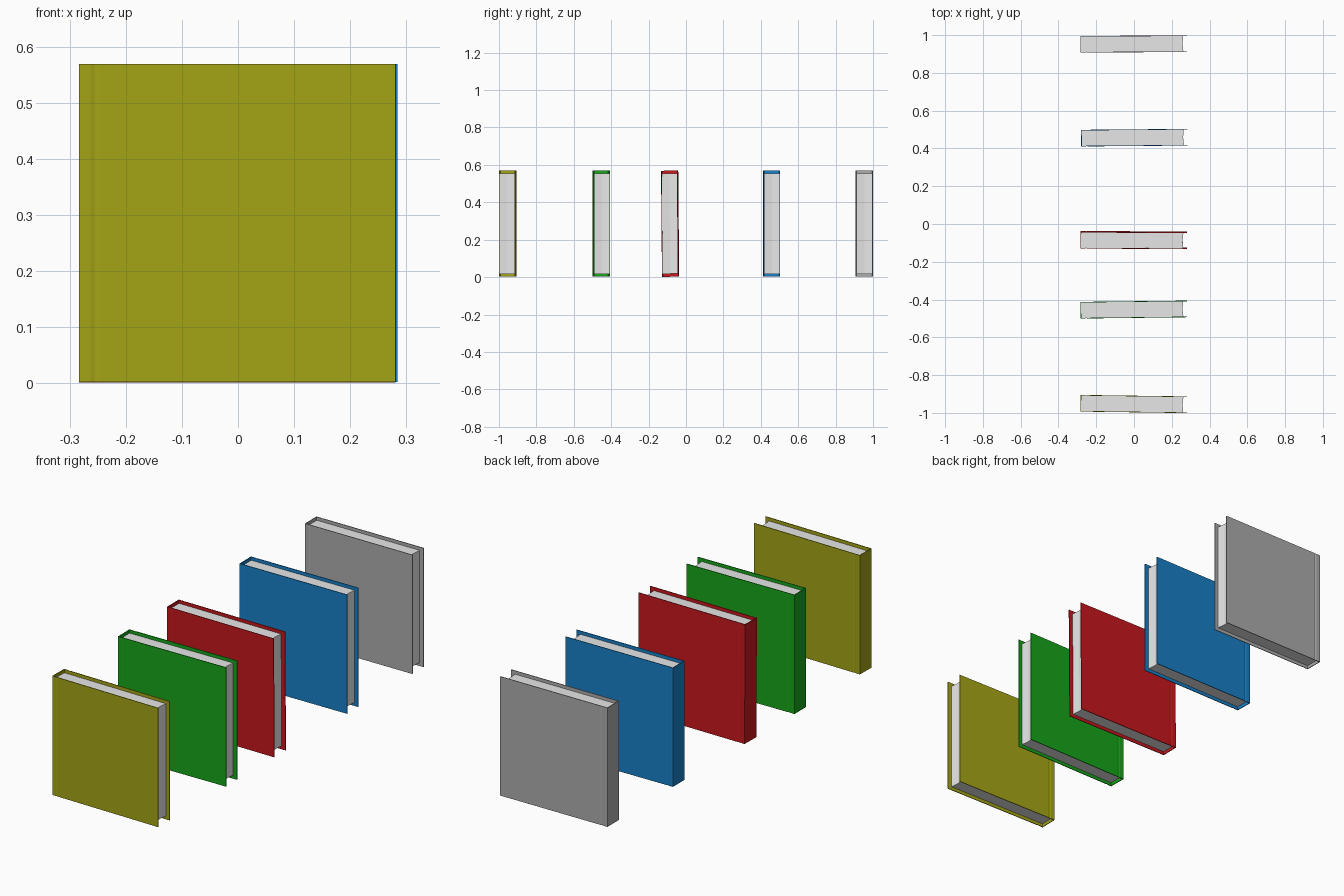
import bpy
import bmesh
from math import radians
from mathutils import Matrix

cube = bpy.data.objects.get("Cube")
if cube:
    bpy.data.objects.remove(cube, do_unlink=True)


def material(name, colour):
    mat = bpy.data.materials.new(name)
    mat.use_nodes = True
    mat.diffuse_color = (*colour, 1)
    mat.node_tree.nodes["Principled BSDF"].inputs["Base Color"].default_value = (*colour, 1)
    return mat


def extrude_profile(name, points, bottom, top, mat, placement):
    """Stand a closed x-y profile upright between two heights."""
    bm = bmesh.new()
    face = bm.faces.new([bm.verts.new((x, y, bottom)) for x, y in points])
    grown = bmesh.ops.extrude_face_region(bm, geom=[face])
    verts = [v for v in grown["geom"] if isinstance(v, bmesh.types.BMVert)]
    bmesh.ops.translate(bm, verts=verts, vec=(0, 0, top - bottom))
    bmesh.ops.recalc_face_normals(bm, faces=bm.faces)
    mesh = bpy.data.meshes.new(name)
    bm.to_mesh(mesh)
    bm.free()
    mesh.materials.append(mat)
    obj = bpy.data.objects.new(name, mesh)
    obj.matrix_world = placement
    bpy.context.collection.objects.link(obj)


def mirrored(half):
    """Close a half profile by reflecting it across y = 0."""
    return half + [(x, -y) for x, y in reversed(half)]


LEFT, RIGHT, HEIGHT = -0.283, 0.281, 0.567
OUTER, INNER, BOARD = 0.044, 0.0405, 0.0035

# Wrapped cover: inside of a board, its outside with a hinge groove, then the spine
inside = [(LEFT + BOARD, INNER), (RIGHT, INNER)]
outside = [(RIGHT, OUTER), (-0.246, OUTER), (-0.254, OUTER - 0.002),
           (-0.262, OUTER), (LEFT, OUTER)]
half_cover = inside + outside
cover_profile = mirrored(half_cover)

# Page block with a slightly hollow fore edge
page_profile = [(0.261, -INNER), (0.257, 0), (0.261, INNER),
                (LEFT + BOARD, INNER), (LEFT + BOARD, -INNER)]

paper = material("paper", (0.8, 0.8, 0.8))

# Colour name, colour, x, y, yaw and lean of each book
books = [
    ("olive", (0.37, 0.37, 0.008), 0, -0.953, -0.8, 0),
    ("green", (0.008, 0.38, 0.01), 0, -0.453, 0.7, 0),
    ("red", (0.57, 0.009, 0.012), 0, -0.085, -0.4, 0.5),
    ("blue", (0.009, 0.22, 0.59), 0.003, 0.457, 0.5, 0),
    ("grey", (0.42, 0.42, 0.42), 0, 0.953, 0.3, 0),
]

for name, colour, x, y, yaw, lean in books:
    cloth = material(name + " cloth", colour)
    placement = (Matrix.Translation((x, y, HEIGHT / 2 + 0.002))
                 @ Matrix.Rotation(radians(yaw), 4, "Z")
                 @ Matrix.Rotation(radians(lean), 4, "X")
                 @ Matrix.Translation((0, 0, -HEIGHT / 2)))
    extrude_profile(name + "_book_cover", cover_profile, 0, HEIGHT, cloth, placement)
    extrude_profile(name + "_book_pages", page_profile, 0.016, HEIGHT - 0.016, paper, placement)
